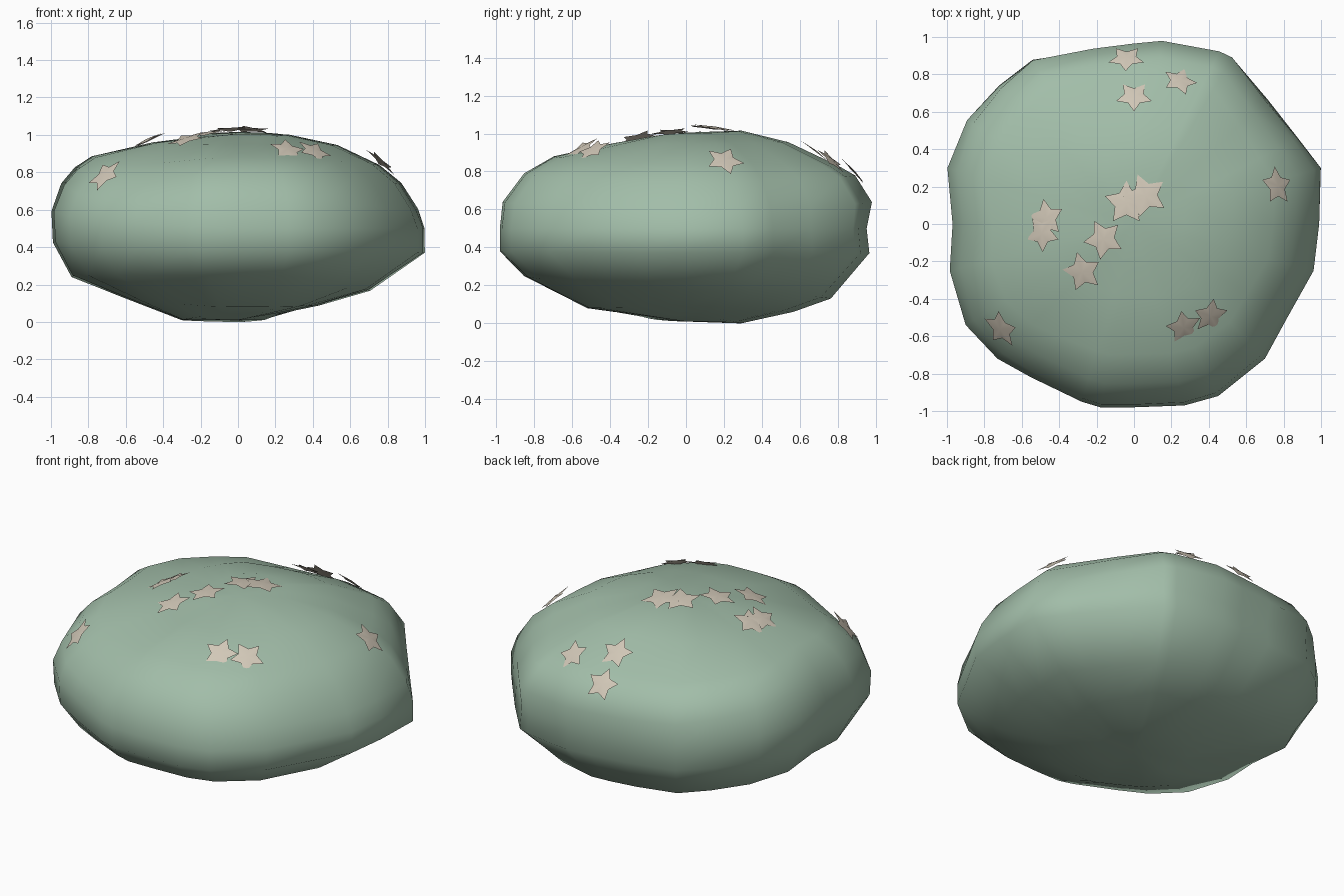
import bpy, bmesh, math
from mathutils import Vector
from mathutils.bvhtree import BVHTree

if "Cube" in bpy.data.objects:
    bpy.data.objects.remove(bpy.data.objects["Cube"])


def material(name, rgb):
    m = bpy.data.materials.new(name)
    m.diffuse_color = (*rgb, 1)
    m.use_nodes = True
    m.node_tree.nodes["Principled BSDF"].inputs["Base Color"].default_value = m.diffuse_color
    return m


def make_object(name, bm, mat):
    me = bpy.data.meshes.new(name)
    bm.to_mesh(me)
    me.materials.append(mat)
    ob = bpy.data.objects.new(name, me)
    bpy.context.collection.objects.link(ob)
    return ob


GREEN = material("sage green", (0.36, 0.51, 0.395))
CREAM = material("pale cream", (0.64, 0.575, 0.475))

# Outline of the boulder seen from above
OUTLINE = [(1.0, .3), (.99, 0), (.96, -.25), (.82, -.5), (.7, -.72), (.45, -.92), (.27, -.97),
           (0, -.98), (-.18, -.98), (-.28, -.95), (-.55, -.82), (-.73, -.72), (-.9, -.54),
           (-.985, -.25), (-.97, 0), (-1, .3), (-.9, .56), (-.73, .75), (-.55, .89), (-.22, .94),
           (0, .965), (.15, .98), (.46, .93), (.53, .9), (.72, .67), (.88, .46)]

# Side profiles (share of outline radius, height) for each compass side
EAST = [(.27, 1.0), (.53, .945), (.75, .84), (.87, .74), (.96, .6), (1, .5), (1, .37),
        (.7, .17), (.42, .09), (.2, .045)]
NORTH = [(.3, 1.015), (.55, .955), (.82, .83), (.91, .78), (1, .64), (.97, .5), (.985, .37),
         (.78, .13), (.58, .06), (.3, 0)]
WEST = [(.2, .99), (.45, .96), (.78, .89), (.87, .83), (.94, .75), (1, .6), (.99, .43),
        (.9, .25), (.6, .13), (.3, .01)]
SOUTH = [(.2, .975), (.38, .95), (.71, .88), (.87, .79), (.985, .64), (1, .5), (1, .38),
         (.87, .25), (.53, .08), (.26, .045)]

# Boulder body: rings blended between the four profiles
bm = bmesh.new()
rings = []
for i in range(len(EAST)):
    ring = []
    for x, y in OUTLINE:
        w = x * x / (x * x + y * y)
        ew = (EAST if x > 0 else WEST)[i]
        ns = (NORTH if y > 0 else SOUTH)[i]
        f = w * ew[0] + (1 - w) * ns[0]
        z = w * ew[1] + (1 - w) * ns[1]
        # the shoulder drops away more on the front left corner
        if x < 0 and y < 0 and z > .53:
            z -= (z - .53) * .28 * 4 * w * (1 - w) * f ** 3
        ring.append(bm.verts.new((x * f, y * f, z)))
    rings.append(ring)
top = bm.verts.new((0, 0, 1.005))
bottom = bm.verts.new((0, 0, .01))
n = len(OUTLINE)
for k in range(n):
    j = (k + 1) % n
    bm.faces.new((top, rings[0][k], rings[0][j]))
    bm.faces.new((bottom, rings[-1][j], rings[-1][k]))
    for a, b in zip(rings, rings[1:]):
        bm.faces.new((a[k], b[k], b[j], a[j]))
bmesh.ops.recalc_face_normals(bm, faces=bm.faces[:])
for f in bm.faces:
    f.smooth = True
bvh = BVHTree.FromBMesh(bm)
make_object("boulder", bm, GREEN)
bm.free()

# Star patches tilted outward just above the surface: x, y, radius, turn in degrees
STARS = [(-.04, .87, .10, 180), (.24, .75, .095, 190), (0, .67, .10, 180), (.75, .2, .105, 0),
         (.06, .15, .12, 20), (-.04, .11, .12, 0), (-.46, .03, .105, 10), (-.48, -.05, .10, 180),
         (-.16, -.08, .11, 170), (-.27, -.25, .11, 12), (-.7, -.55, .11, -15),
         (.4, -.48, .10, 0), (.26, -.54, .10, 15)]
POINTS = 5
for idx, (x, y, r, turn) in enumerate(STARS):
    loc = bvh.ray_cast(Vector((x, y, 3)), Vector((0, 0, -1)))[0]
    normal = loc.normalized()
    side = Vector((0, 1, 0)).cross(normal).normalized()
    up = normal.cross(side)
    bm = bmesh.new()
    centre = loc + normal * (.02 + .002 * (idx % 2))
    mid = bm.verts.new(centre + normal * .008)
    rim = []
    for k in range(POINTS * 2):
        a = math.radians(90 + turn) + k * math.pi / POINTS
        d = r if k % 2 == 0 else r * .54
        rim.append(bm.verts.new(centre + side * math.cos(a) * d + up * math.sin(a) * d))
    for k in range(len(rim)):
        bm.faces.new((mid, rim[k], rim[(k + 1) % len(rim)])).smooth = True
    make_object(f"star_patch_{idx + 1}", bm, CREAM)
    bm.free()
